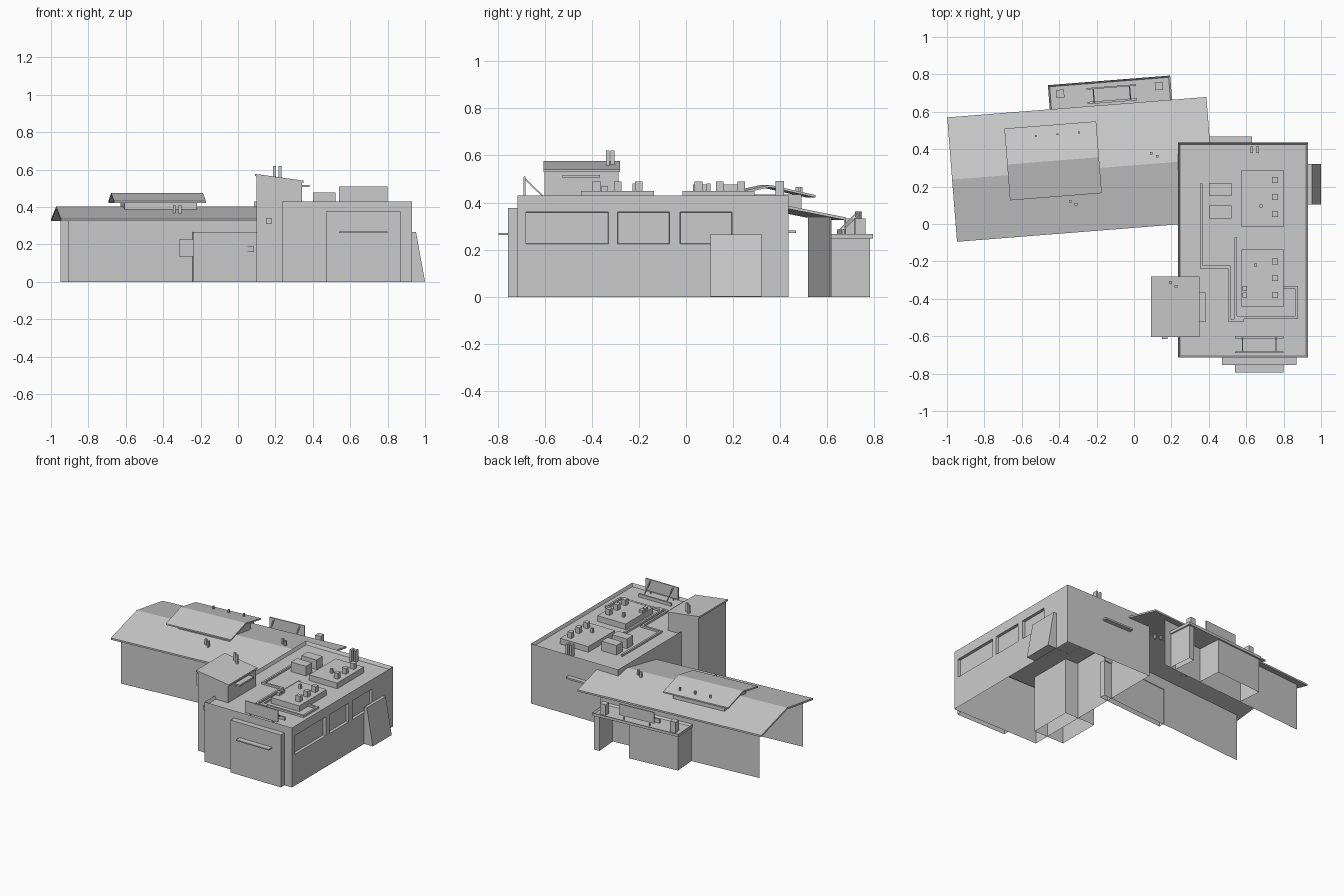
import bpy, bmesh, math
from mathutils import Matrix, Vector

cube = bpy.data.objects.get("Cube")
if cube:
    bpy.data.objects.remove(cube, do_unlink=True)

grey = bpy.data.materials.new("plain_grey")
grey.use_nodes = True
GREY = (0.6, 0.6, 0.6, 1)
grey.diffuse_color = GREY
grey.node_tree.nodes["Principled BSDF"].inputs["Base Color"].default_value = GREY

# The long wing has its own slightly turned frame; its ridge is the local x axis
WING = Matrix.Translation((-0.9725, 0.2375, 0)) @ Matrix.Rotation(math.radians(4.5), 4, "Z")
WORLD = Matrix()


def finish(name, bm, frame=WORLD):
    mesh = bpy.data.meshes.new(name)
    bm.to_mesh(mesh)
    bm.free()
    mesh.materials.append(grey)
    obj = bpy.data.objects.new(name, mesh)
    bpy.context.collection.objects.link(obj)
    obj.matrix_world = frame
    return obj


def box_mesh(x, y, z):
    bm = bmesh.new()
    bmesh.ops.create_cube(bm, size=1)
    for v in bm.verts:
        v.co = [(r[0] + r[1]) / 2 + c * (r[1] - r[0]) for c, r in zip(v.co, (x, y, z))]
    if z[0] == 0:  # shells are open at the ground
        floor = [f for f in bm.faces if f.normal.z < -0.9]
        bmesh.ops.delete(bm, geom=floor, context="FACES")
    bm.normal_update()
    return bm


def box(name, x, y, z, frame=WORLD):
    return finish(name, box_mesh(x, y, z), frame)


def post(name, x, y, z, size, frame=WORLD):
    h = size / 2
    return box(name, (x - h, x + h), (y - h, y + h), z, frame)


def sink_top(bm, rim, depth):
    top = [f for f in bm.faces if f.normal.z > 0.9]
    bmesh.ops.inset_region(bm, faces=top, thickness=rim)
    bmesh.ops.translate(bm, verts=list({v for f in top for v in f.verts}), vec=(0, 0, -depth))


def prism(name, profile, axis_range, frame=WORLD, along="x"):
    """Extrude a cross-section along x (profile is y,z) or y (profile is x,z)."""
    bm = bmesh.new()
    a, b = axis_range
    verts = [bm.verts.new((a, p, z) if along == "x" else (p, a, z)) for p, z in profile]
    face = bm.faces.new(verts)
    new = bmesh.ops.extrude_face_region(bm, geom=[face])["geom"]
    shift = (b - a, 0, 0) if along == "x" else (0, b - a, 0)
    bmesh.ops.translate(bm, verts=[g for g in new if isinstance(g, bmesh.types.BMVert)], vec=shift)
    bmesh.ops.recalc_face_normals(bm, faces=bm.faces)
    return finish(name, bm, frame)


def gable(name, u, v0, v1, eave, ridge, t):
    mid = (v0 + v1) / 2
    prism(name, [(v0, eave), (mid, ridge), (v1, eave), (v1, eave - t), (mid, ridge - t), (v0, eave - t)], u, WING)


def pipe(name, points, z, w=0.014):
    for (ax, ay), (bx, by) in zip(points, points[1:]):
        box(name, (min(ax, bx) - w / 2, max(ax, bx) + w / 2),
            (min(ay, by) - w / 2, max(ay, by) + w / 2), z)


def strut(name, a, b, w, frame=WORLD):
    a, b = Vector(a), Vector(b)
    length = (b - a).length
    local = Matrix.Translation(a) @ (b - a).to_track_quat("Z", "Y").to_matrix().to_4x4()
    bm = box_mesh((-w / 2, w / 2), (-w / 2, w / 2), (-0.001, length))
    finish(name, bm, frame @ local)


# Main hall with a parapet and three recessed window bays
bm = box_mesh((0.235, 0.93), (-0.715, 0.435), (0, 0.43))
sink_top(bm, 0.014, 0.022)
bays = [(-0.68, -0.33), (-0.29, -0.07), (-0.025, 0.195)]
cuts = [((0, y, 0), (0, 1, 0)) for bay in bays for y in bay]
cuts += [((0, 0, z), (0, 0, 1)) for z in (0.225, 0.36)]


def side_faces():
    return [f for f in bm.faces if f.normal.x > 0.9 and f.calc_center_median().x > 0.925]


for co, no in cuts:
    wall = side_faces()
    geom = wall + list({e for f in wall for e in f.edges}) + list({v for f in wall for v in f.verts})
    bmesh.ops.bisect_plane(bm, geom=geom, plane_co=co, plane_no=no)
    bm.normal_update()
windows = []
for f in side_faces():
    c = f.calc_center_median()
    if 0.225 < c.z < 0.36 and any(a < c.y < b for a, b in bays):
        windows.append(f)
bmesh.ops.inset_individual(bm, faces=windows, thickness=0.002, depth=-0.02)
finish("main_hall", bm)

# Front entrance block, awnings and side ramp
box("entrance_block", (0.47, 0.87), (-0.755, -0.715), (0, 0.377))
box("front_awning", (0.54, 0.80), (-0.795, -0.755), (0.262, 0.27))
box("back_awning", (0.40, 0.63), (0.435, 0.467), (0.27, 0.282))
prism("side_wedge", [(0.93, 0.001), (0.93, 0.265), (0.952, 0.265), (1.0, 0.001)], (0.105, 0.32), along="y")

# Rooftop platforms with vents
ROOF = 0.407
for y0, y1, vents, stub in [(-0.015, 0.29, (0.235, 0.144, 0.053), (0.68, 0.095)),
                            (-0.445, -0.135, (-0.2, -0.29, -0.38), (0.65, -0.22))]:
    box("roof_platform", (0.575, 0.80), (y0, y1), (ROOF, 0.449))
    for y in vents:
        post("roof_vent", 0.753, y, (0.449, 0.49), 0.032)
    post("roof_stub", *stub, (0.449, 0.48), 0.016)
for y in (-0.345, -0.38):
    post("small_vent", 0.592, y, (0.449, 0.47), 0.026)
for y in (0.15, 0.03):
    box("air_unit", (0.40, 0.52), (y, y + 0.07), (ROOF, 0.477))
for x in (0.63, 0.66):
    box("back_flue", (x - 0.007, x + 0.007), (0.38, 0.415), (ROOF, 0.492))
pipe("roof_duct", [(0.36, 0.21), (0.36, -0.23), (0.51, -0.23), (0.51, -0.515), (0.58, -0.515)], (ROOF, 0.422))
pipe("roof_duct", [(0.543, -0.08), (0.543, -0.5), (0.87, -0.5), (0.87, -0.34), (0.80, -0.34)], (ROOF, 0.422))

# Front roof sign with braces
box("front_sign", (0.54, 0.80), (-0.69, -0.682), (0.425, 0.51))
box("front_sign_bar", (0.54, 0.80), (-0.612, -0.6), (ROOF, 0.43))
for x in (0.58, 0.76):
    strut("front_sign_brace", (x, -0.682, 0.5), (x, -0.606, 0.425), 0.006)
    post("front_sign_leg", x, -0.685, (ROOF, 0.43), 0.006)

# Corner tower with a sloped roof
prism("tower_roof", [(0.09, 0.577), (0.35, 0.541), (0.35, 0.529), (0.09, 0.565)], (-0.605, -0.28), along="y")
bm = box_mesh((0.10, 0.342), (-0.6, -0.286), (0, 0.54))
for v in bm.verts:
    if v.co.z > 0.5:
        v.co.z = 0.567 - (v.co.x - 0.09) * 0.138
finish("tower_body", bm)
box("tower_awning", (0.34, 0.382), (-0.525, -0.365), (0.506, 0.518))
box("tower_lamp", (0.15, 0.18), (-0.615, -0.6), (0.31, 0.34))
for x, y in ((0.195, -0.312), (0.225, -0.333)):
    post("tower_flue", x, y, (0.54, 0.62), 0.015)

# Wing: open-ended gable roof on two long walls
gable("wing_roof", (0, 1.39), -0.3335, 0.3335, 0.337, 0.403, 0.012)
WALL = 0.337
box("wing_front_wall", (0.0455, 0.71), (-0.282, -0.277), (0, WALL), WING)
box("wing_front_upper_wall", (0.71, 1.25), (-0.282, -0.277), (0.26, WALL), WING)
box("wing_back_wall", (0.0455, 1.25), (0.277, 0.282), (0, WALL), WING)
box("wing_front_bay", (0.71, 1.25), (-0.322, -0.282), (0, 0.265), WING)
box("bay_side_sign", (0.635, 0.71), (-0.31, -0.295), (0.135, 0.225), WING)
box("bay_lamp", (1.0, 1.035), (-0.33, -0.322), (0.16, 0.19), WING)

# Raised roof lantern on the wing
gable("lantern_roof", (0.30, 0.792), -0.135, 0.25, 0.432, 0.475, 0.01)
box("lantern_body", (0.36, 0.75), (-0.08, 0.195), (0.37, 0.435), WING)
for x, y in ((-0.525, 0.47), (-0.41, 0.48), (-0.295, 0.49)):
    post("lantern_vent", x, y, (0.43, 0.466), 0.01)
for x, y in ((-0.34, 0.122), (-0.31, 0.105), (0.093, 0.378), (0.125, 0.363)):
    post("wing_vent", x, y, (0.35, 0.41 if x < 0 else 0.43), 0.014)

# Back porch with a rimmed flat roof
bm = box_mesh((0.55, 1.206), (0.282, 0.463), (0.247, 0.267))
sink_top(bm, 0.013, 0.012)
finish("porch_roof", bm, WING)
box("porch_room", (0.56, 0.93), (0.282, 0.452), (0, 0.247), WING)
box("porch_end_wall", (1.155, 1.196), (0.282, 0.452), (0, 0.247), WING)
for u in (0.612, 1.142):
    post("porch_roof_unit", u, 0.412, (0.255, 0.332), 0.043, WING)
box("porch_sign", (0.755, 1.02), (0.423, 0.431), (0.283, 0.362), WING)
box("porch_sign_bar", (0.755, 1.02), (0.345, 0.357), (0.255, 0.285), WING)
for u in (0.79, 0.985):
    strut("porch_sign_brace", (u, 0.423, 0.352), (u, 0.351, 0.28), 0.006, WING)
    post("porch_sign_leg", u, 0.427, (0.255, 0.285), 0.006, WING)
